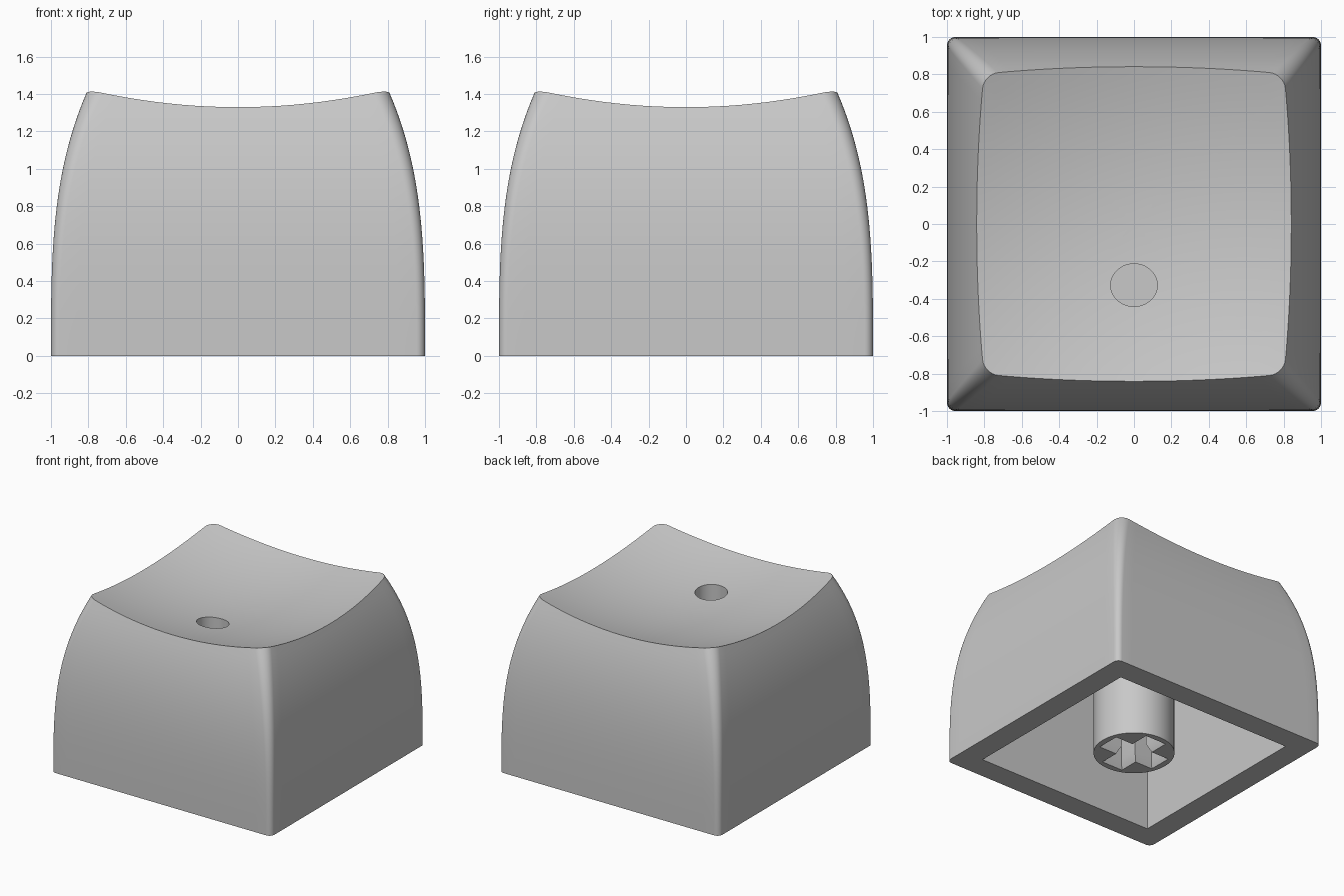
import bpy, bmesh, math
from mathutils import Matrix

if "Cube" in bpy.data.objects:
    bpy.data.objects.remove(bpy.data.objects["Cube"])

grey = bpy.data.materials.new("plain_grey")
grey.use_nodes = True
colour = (0.58, 0.58, 0.58, 1)
grey.diffuse_color = colour
grey.node_tree.nodes["Principled BSDF"].inputs["Base Color"].default_value = colour

CEILING = 1.0


def make(name, bm):
    bmesh.ops.recalc_face_normals(bm, faces=bm.faces)
    mesh = bpy.data.meshes.new(name)
    bm.to_mesh(mesh)
    bm.free()
    mesh.materials.append(grey)
    ob = bpy.data.objects.new(name, mesh)
    bpy.context.collection.objects.link(ob)
    return ob


def box(name, size, z0, z1, flare=0):
    # A box from z0 to z1, with its lower end widened by flare on every side
    bm = bmesh.new()
    bmesh.ops.create_cube(bm, size=1)
    for v in bm.verts:
        grow = 2 * flare if v.co.z < 0 else 0
        v.co = (v.co.x * (size[0] + grow), v.co.y * (size[1] + grow), z0 if v.co.z < 0 else z1)
    return make(name, bm)


def cylinder(name, rx, ry, y, z0, z1):
    bm = bmesh.new()
    bmesh.ops.create_cone(bm, cap_ends=True, segments=64, radius1=1, radius2=1, depth=z1 - z0,
                          matrix=Matrix.Translation((0, y, (z0 + z1) / 2)) @ Matrix.Diagonal((rx, ry, 1, 1)))
    return make(name, bm)


def activate(ob):
    bpy.ops.object.select_all(action='DESELECT')
    ob.select_set(True)
    bpy.context.view_layer.objects.active = ob


def cut(ob, cutter):
    cutter.hide_render = True
    mod = ob.modifiers.new("cut", 'BOOLEAN')
    mod.object = cutter
    mod.operation = 'DIFFERENCE'
    mod.solver = 'EXACT'
    activate(ob)
    bpy.ops.object.modifier_apply(modifier=mod.name)
    bpy.data.objects.remove(cutter)


def smooth(ob):
    activate(ob)
    bpy.ops.object.shade_smooth_by_angle(angle=math.radians(30))


# Outline: rounded square whose sides lean in and corners soften with height
ARC, SIDE = 8, 20


def dish(x, y):
    return 1.215 + (x * x + y * y) / 6.2


def outline_point(i, z):
    half = 1 - 0.064 * z ** 3.2
    r = 0.045 + 0.04 * (z / 1.4) ** 2
    quarter, k = divmod(i, ARC + SIDE)
    flat = half - r
    if k <= ARC:
        a = math.pi / 2 * k / ARC
        x, y = flat + r * math.cos(a), flat + r * math.sin(a)
    else:
        x, y = flat * (1 - 2 * (k - ARC) / SIDE), half
    for _ in range(quarter):
        x, y = -y, x
    return x, y


def rim_height(i):
    z = 1.35
    for _ in range(30):
        z = (z + dish(*outline_point(i, z))) / 2
    return z


# Outer body: curved sides up to the rim, then a hollow dish
COUNT, LEVELS, RINGS = 4 * (ARC + SIDE), 24, 12
tops = [rim_height(i) for i in range(COUNT)]
bm = bmesh.new()
rings = []
for level in range(LEVELS + 1):
    heights = [top * level / LEVELS for top in tops]
    rings.append([bm.verts.new((*outline_point(i, z), z)) for i, z in enumerate(heights)])
rim = [v.co.copy() for v in rings[-1]]
for n in range(1, RINGS):
    s = 1 - n / RINGS
    rings.append([bm.verts.new((c.x * s, c.y * s, dish(c.x * s, c.y * s))) for c in rim])
for low, high in zip(rings, rings[1:]):
    for i in range(COUNT):
        j = (i + 1) % COUNT
        bm.faces.new((low[i], low[j], high[j], high[i]))
centre = bm.verts.new((0, 0, dish(0, 0)))
for i in range(COUNT):
    bm.faces.new((rings[-1][i], rings[-1][(i + 1) % COUNT], centre))
bm.faces.new(rings[0][::-1])
cap = make("cap_shell", bm)

# Square cavity below and small blind hole in the dish
cut(cap, box("cavity_cutter", (1.62, 1.62), -0.2, CEILING))
cut(cap, cylinder("hole_cutter", 0.125, 0.114, -0.327, 1.07, 1.6))
smooth(cap)

# Mounting stem with a cross-shaped socket and a flared mouth
stem = cylinder("mounting_stem", 0.305, 0.305, 0, 0, CEILING + 0.02)
for size in ((0.45, 0.13), (0.13, 0.45)):
    cut(stem, box("socket_cutter", size, -0.1, 0.45))
    cut(stem, box("mouth_cutter", size, -0.01, 0.07, 0.035))
smooth(stem)
